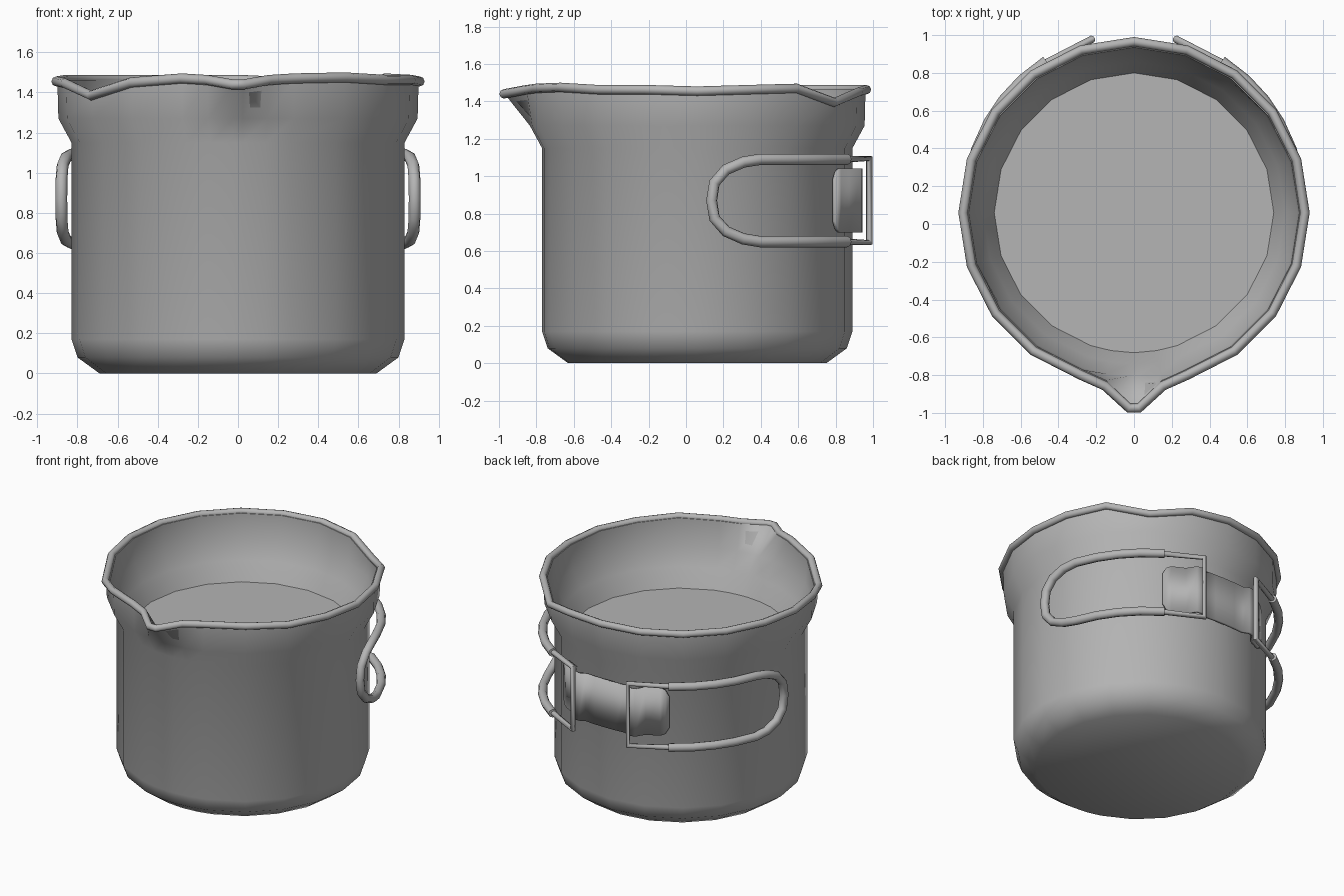
import bpy, bmesh
from math import sin, cos, radians

cube = bpy.data.objects.get("Cube")
if cube:
    bpy.data.objects.remove(cube)

metal = bpy.data.materials.new("brushed grey metal")
metal.use_nodes = True
grey = (0.46, 0.46, 0.46, 1)
metal.diffuse_color = grey
metal.node_tree.nodes["Principled BSDF"].inputs["Base Color"].default_value = grey

CY = 0.06  # pot axis
STEP = 18  # twenty sided pot


def polar(angle, r, z):
    a = radians(angle)
    return (r * cos(a), CY + r * sin(a), z)


def finish(obj, angle=55):
    bpy.ops.object.select_all(action='DESELECT')
    obj.select_set(True)
    bpy.context.view_layer.objects.active = obj
    if obj.type == 'CURVE':
        bpy.ops.object.convert(target='MESH')
        obj = bpy.context.object
    bpy.ops.object.shade_smooth_by_angle(angle=radians(angle))
    return obj


def mesh_object(name, bm):
    mesh = bpy.data.meshes.new(name)
    bm.to_mesh(mesh)
    bm.free()
    mesh.materials.append(metal)
    obj = bpy.data.objects.new(name, mesh)
    bpy.context.collection.objects.link(obj)
    return obj


def tube(name, points, radius, closed=False):
    curve = bpy.data.curves.new(name, 'CURVE')
    curve.dimensions = '3D'
    curve.bevel_depth = radius
    curve.bevel_resolution = 2
    curve.use_fill_caps = True
    spline = curve.splines.new('POLY')
    spline.points.add(len(points) - 1)
    for p, co in zip(spline.points, points):
        p.co = (*co, 1)
    spline.use_cyclic_u = closed
    curve.materials.append(metal)
    obj = bpy.data.objects.new(name, curve)
    bpy.context.collection.objects.link(obj)
    return finish(obj)


# Wavy lip: height and spout reach around the pot
LIP = {54: 1.395, 36: 1.47, 72: 1.45, 216: 1.385, 198: 1.445, 234: 1.45,
       252: 1.47, 288: 1.47, 306: 1.475, 0: 1.455, 180: 1.455}
SPOUT = {260.5: (0.025, 1.462), 268.5: (0.13, 1.44),
         271.5: (0.13, 1.44), 279.5: (0.025, 1.462)}
angles = sorted([a for a in range(0, 360, STEP) if a != 270] + list(SPOUT))


def lip(angle):
    return SPOUT.get(angle, (0, LIP.get(angle, 1.463)))


# Pot shell: outside from base to lip, then inside down to the inner floor
outer = [(0.69, 0), (0.80, 0.08), (0.83, 0.17), (0.83, 1.15), (0.895, 1.27)]
inner = [(0.865, 1.28), (0.80, 1.16), (0.74, 1.03)]
bm = bmesh.new()
rings = []
for r, z in outer:
    rings.append([bm.verts.new(polar(a, r, z)) for a in angles])
for r in (0.9, 0.875):
    rings.append([bm.verts.new(polar(a, r + lip(a)[0], lip(a)[1])) for a in angles])
for r, z in inner:
    rings.append([bm.verts.new(polar(a, r, z)) for a in angles])
n = len(angles)
for low, high in zip(rings, rings[1:]):
    for i in range(n):
        j = (i + 1) % n
        bm.faces.new((low[i], low[j], high[j], high[i]))
bm.faces.new(rings[0][::-1])
bm.faces.new(rings[-1])
finish(mesh_object("pot_body", bm))

# Rolled rim
tube("rolled_rim", [polar(a, 0.905 + lip(a)[0], lip(a)[1]) for a in angles], 0.025, True)

# Folding wire handles, one on each side
MID = 0.87
upper = [(60, 0.22), (50, 0.22), (41, 0.22), (32, 0.22), (22, 0.22),
         (16, 0.205), (10, 0.165), (6, 0.095)]
loop = upper + [(5, 0)] + [(a, -h) for a, h in reversed(upper)]
grip = [polar(a, 0.88 + 0.045 * a / 60, MID + h) for a, h in loop]
x, y, _ = polar(57, 0.923, 0)
wire = [(x, y, MID + 0.22), (0.22, 0.98, MID + 0.225),
        (0.22, 0.98, MID - 0.225), (x, y, MID - 0.22)]
for side, name in ((1, "left"), (-1, "right")):
    tube(name + "_handle_grip", [(side * px, py, pz) for px, py, pz in grip], 0.03)
    tube(name + "_handle_wire", [(side * px, py, pz) for px, py, pz in wire], 0.019)

# Bracket plate on the back with rounded ends and raised hinge folds
half = [(0.42, 0.79, 0.11), (0.40, 0.805, 0.155), (0.37, 0.82, 0.17), (0.28, 0.865, 0.17),
        (0.24, 0.93, 0.17), (0.20, 0.935, 0.17), (0.16, 0.915, 0.17), (0.08, 0.92, 0.17)]
profile = half + [(0, 0.922, 0.17)] + [(-px, py, h) for px, py, h in reversed(half)]
bm = bmesh.new()
cols = [[bm.verts.new((px, py, MID + s * h)) for s in (-1, 1)] for px, py, h in profile]
for a, b in zip(cols, cols[1:]):
    bm.faces.new((a[0], b[0], b[1], a[1]))
bmesh.ops.recalc_face_normals(bm, faces=bm.faces)
plate = mesh_object("bracket_plate", bm)
solid = plate.modifiers.new("thickness", 'SOLIDIFY')
solid.thickness = 0.02
solid.offset = 0
finish(plate, 40)
